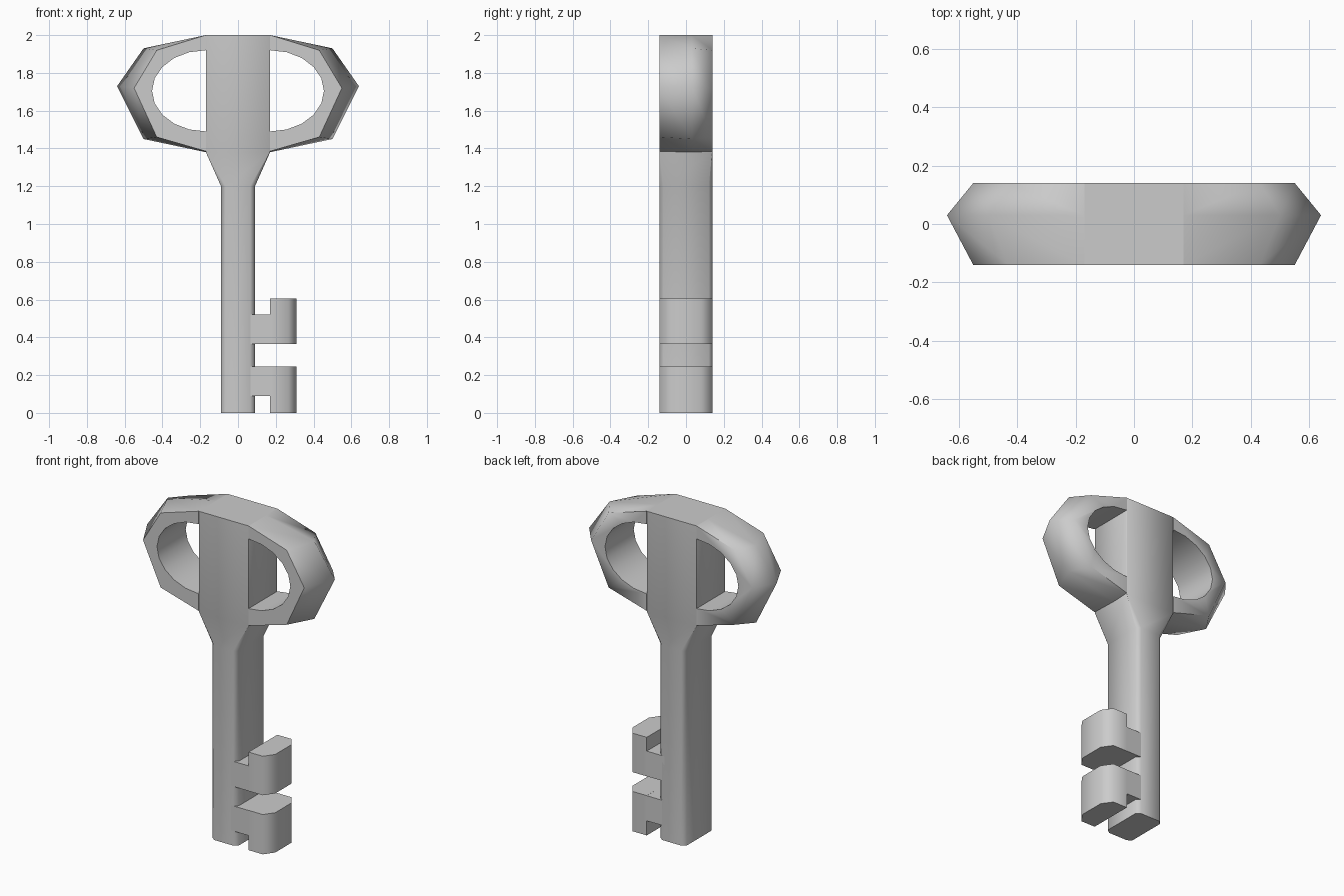
import bpy, bmesh, math

if "Cube" in bpy.data.objects:
    bpy.data.objects.remove(bpy.data.objects["Cube"])


def loft(name, rings, angle=65):
    """Closed solid through matching point loops, capped at both ends."""
    bm = bmesh.new()
    loops = [[bm.verts.new(p) for p in ring] for ring in rings]
    n = len(loops[0])
    for a, b in zip(loops, loops[1:]):
        for i in range(n):
            j = (i + 1) % n
            bm.faces.new((a[i], a[j], b[j], b[i]))
    bm.faces.new(loops[0])
    bm.faces.new(loops[-1][::-1])
    bmesh.ops.recalc_face_normals(bm, faces=bm.faces)
    mesh = bpy.data.meshes.new(name)
    bm.to_mesh(mesh)
    bm.free()
    obj = bpy.data.objects.new(name, mesh)
    bpy.context.collection.objects.link(obj)
    bpy.ops.object.select_all(action='DESELECT')
    obj.select_set(True)
    bpy.context.view_layer.objects.active = obj
    bpy.ops.object.shade_smooth_by_angle(angle=math.radians(angle))
    return obj


D = 0.14  # half thickness of the whole key


def section(z, hx, cx, cy):
    """Rectangle with chamfered corners at height z."""
    q = [(hx - cx, D), (hx, D - cy)]
    half = [(x, -y) for x, y in q] + [(x, y) for x, y in q[::-1]]
    return [(x, y, z) for x, y in half + [(-x, -y) for x, y in half]]


# Shaft, flared neck and the solid block in the middle of the bow
loft("shaft_and_neck", [
    section(0.0, 0.09, 0.025, 0.02),
    section(1.2, 0.09, 0.025, 0.02),
    section(1.38, 0.17, 0.002, 0.002),
    section(2.0, 0.17, 0.002, 0.002),
])

# Bow loops: faceted outside with an off-centre ridge, oval hole inside
EDGE = [(0.17, 2.0), (0.43, 1.92), (0.55, 1.72), (0.43, 1.46), (0.17, 1.385)]
RIDGE = [(0.17, 2.0), (0.50, 1.93), (0.64, 1.73), (0.50, 1.45), (0.17, 1.38)]
SEG = 10
HOLE = [(0.17 + 0.285 * math.sin(math.pi * i / SEG),
         1.705 - 0.215 * math.cos(math.pi * i / SEG)) for i in range(SEG + 1)]
for side, s in (("left", -1), ("right", 1)):
    loft("bow_loop_" + side, [
        [(s * x, y, z) for x, z in outer + HOLE]
        for y, outer in ((-D, EDGE), (0.03, RIDGE), (D, EDGE))
    ])


# Two L-shaped bits with chamfered outer ends
def bit(name, low, high, arm_low, arm_high):
    def outline(y, end):
        pts = [(0.05, arm_low), (0.17, arm_low), (0.17, low), (end, low),
               (end, high), (0.17, high), (0.17, arm_high), (0.05, arm_high)]
        return [(x, y, z) for x, z in pts]
    loft(name, [outline(-D, 0.267), outline(-0.08, 0.31),
                outline(0.08, 0.31), outline(D, 0.267)])


E = 0.0005  # keeps the straight side of each L from collapsing
bit("upper_bit", 0.365 - E, 0.605, 0.365, 0.52)
bit("lower_bit", 0.0, 0.245 + E, 0.09, 0.245)
